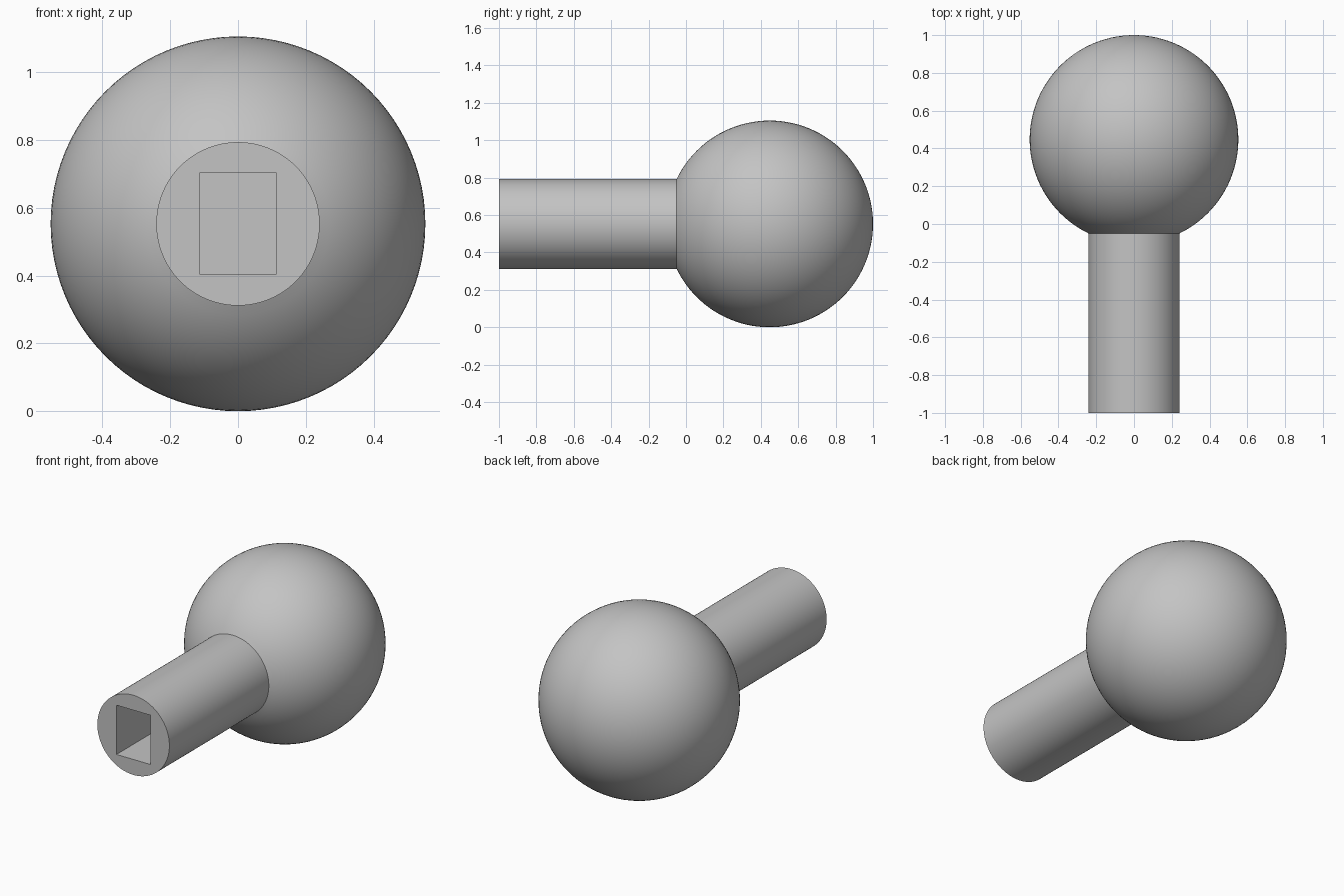
import bpy, bmesh, math
from mathutils import Matrix, Vector

if "Cube" in bpy.data.objects:
    bpy.data.objects.remove(bpy.data.objects["Cube"], do_unlink=True)

BALL_R, SHAFT_R = 0.5525, 0.241
BALL_Y = 1 - BALL_R
SEGMENTS, RINGS = 96, 48

grey = bpy.data.materials.new("plain_grey")
grey.use_nodes = True
colour = (0.55, 0.55, 0.55, 1)
grey.diffuse_color = colour
grey.node_tree.nodes["Principled BSDF"].inputs["Base Color"].default_value = colour


def make_object(name, bm):
    bmesh.ops.recalc_face_normals(bm, faces=bm.faces)
    mesh = bpy.data.meshes.new(name)
    bm.to_mesh(mesh)
    bm.free()
    mesh.materials.append(grey)
    obj = bpy.data.objects.new(name, mesh)
    bpy.context.collection.objects.link(obj)
    return obj


# Ball and shaft: one half profile, turned about the long axis
start = math.asin(SHAFT_R / BALL_R)
profile = [Vector((0, -1, BALL_R)), Vector((SHAFT_R, -1, BALL_R))]
for i in range(RINGS + 1):
    a = start + (math.pi - start) * i / RINGS
    profile.append(Vector((BALL_R * math.sin(a), BALL_Y - BALL_R * math.cos(a), BALL_R)))

bm = bmesh.new()
verts = [bm.verts.new(p) for p in profile]
edges = [bm.edges.new(pair) for pair in zip(verts, verts[1:])]
bmesh.ops.spin(bm, geom=verts + edges, cent=(0, 0, BALL_R), axis=(0, 1, 0),
               angle=math.tau, steps=SEGMENTS, use_merge=False)
bmesh.ops.remove_doubles(bm, verts=bm.verts, dist=0.0001)
# Join the end fan into a single flat cap
bmesh.ops.dissolve_faces(bm, faces=[f for f in bm.faces if f.calc_center_median().y < -0.999])
body = make_object("ball_and_shaft", bm)

# Rectangular socket sunk into the shaft end
bm = bmesh.new()
bmesh.ops.create_cube(bm, size=1, matrix=Matrix.Translation((0, -0.8, 0.554))
                      @ Matrix.Diagonal((0.226, 1.0, 0.298, 1)))
cutter = make_object("socket_cutter", bm)
cutter.hide_render = True

cut = body.modifiers.new("socket", 'BOOLEAN')
cut.operation = 'DIFFERENCE'
cut.solver = 'EXACT'
cut.object = cutter

bpy.ops.object.select_all(action='DESELECT')
body.select_set(True)
bpy.context.view_layer.objects.active = body
bpy.ops.object.modifier_apply(modifier=cut.name)
bpy.data.objects.remove(cutter, do_unlink=True)
bpy.ops.object.shade_smooth_by_angle(angle=math.radians(30))
